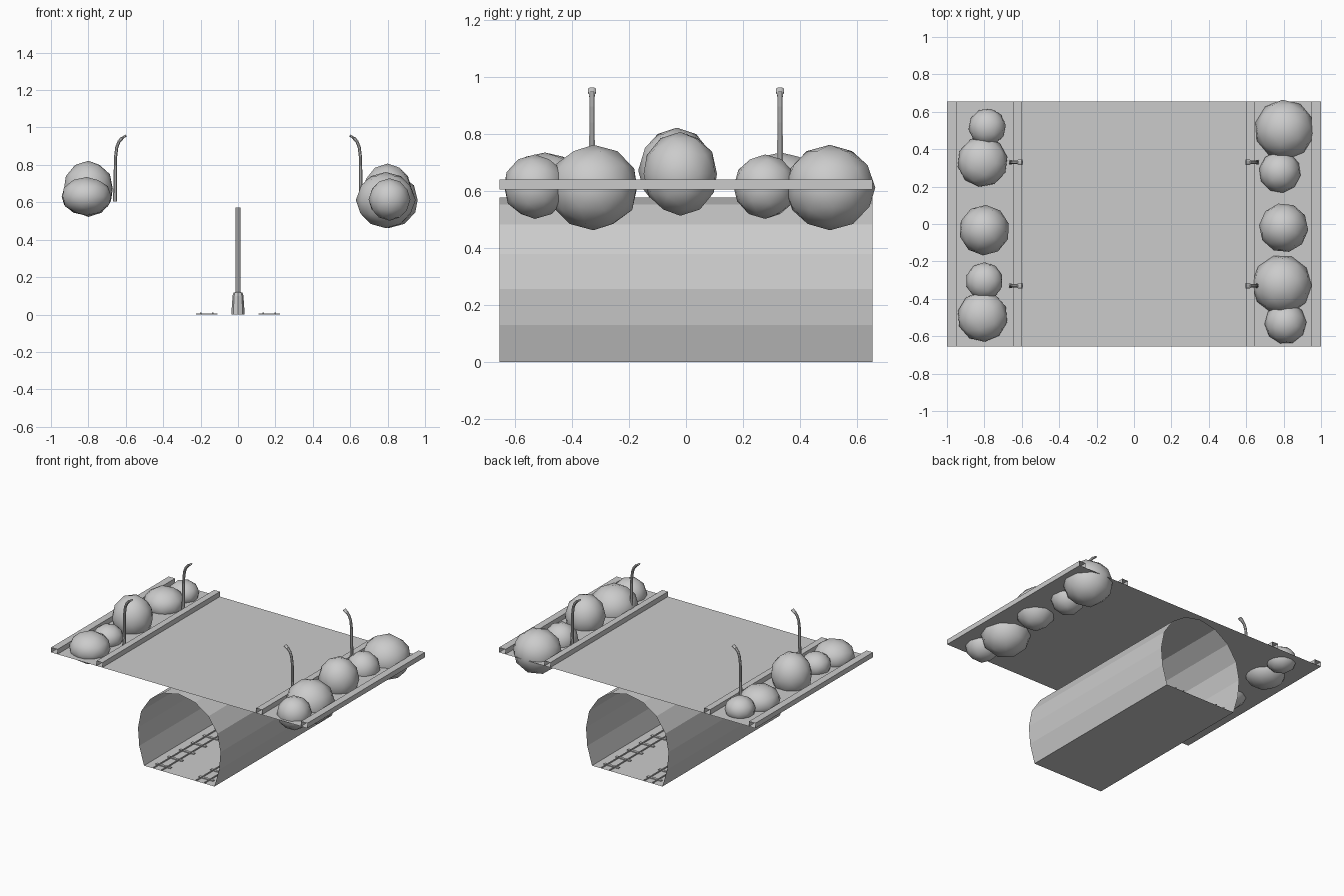
import bpy, bmesh, math
from mathutils import Vector

cube = bpy.data.objects.get("Cube")
if cube:
    bpy.data.objects.remove(cube, do_unlink=True)

grey = bpy.data.materials.new("plain_grey")
grey.use_nodes = True
grey.diffuse_color = (0.6, 0.6, 0.6, 1)
grey.node_tree.nodes["Principled BSDF"].inputs["Base Color"].default_value = (0.6, 0.6, 0.6, 1)

HALF = 0.655   # half length along y
DECK = 0.605   # deck height


def finish(bm, name, smooth=False):
    mesh = bpy.data.meshes.new(name)
    bm.to_mesh(mesh)
    bm.free()
    mesh.materials.append(grey)
    for p in mesh.polygons:
        p.use_smooth = smooth
    obj = bpy.data.objects.new(name, mesh)
    bpy.context.collection.objects.link(obj)
    return obj


def sheet(name, profile):
    """Open sheet: an (x, z) profile swept along the whole length."""
    bm = bmesh.new()
    rows = [[bm.verts.new((x, s * HALF, z)) for s in (-1, 1)] for x, z in profile]
    for a, b in zip(rows, rows[1:]):
        bm.faces.new((a[0], b[0], b[1], a[1]))
    return finish(bm, name)


def box(bm, centre, size):
    made = bmesh.ops.create_cube(bm, size=1)["verts"]
    bmesh.ops.scale(bm, vec=size, verts=made)
    bmesh.ops.translate(bm, vec=centre, verts=made)


# Street deck and its four open-ended kerbs
sheet("street_deck", [(-1, DECK), (1, DECK)])
for side, label in ((-1, "right"), (1, "left")):
    for part, x0, x1 in (("inner", 0.6, 0.645), ("outer", 0.95, 1.0)):
        a, b = sorted((side * x0, side * x1))
        sheet(f"{label}_{part}_kerb", [(a, DECK), (a, 0.64), (b, 0.64), (b, DECK)])

# Tunnel vault and floor
R, MID = 0.322, 0.255
arch = [(-0.275, 0), (-0.312, 0.13)]
arch += [(-R * math.cos(i * math.pi / 8), MID + R * math.sin(i * math.pi / 8)) for i in range(9)]
arch += [(0.312, 0.13), (0.275, 0)]
sheet("tunnel_vault", arch)
sheet("tunnel_floor", [(-0.275, 0), (0.275, 0)])

# Two railway tracks with sleepers
for side, label in ((-1, "right"), (1, "left")):
    bm = bmesh.new()
    for off in (-0.032, 0.032):
        box(bm, (side * 0.167 + off, 0, 0.007), (0.007, 2 * HALF, 0.007))
    for i in range(10):
        box(bm, (side * 0.167, (i - 4.5) * 0.131, 0.003), (0.114, 0.018, 0.006))
    finish(bm, f"{label}_track")

# Central column on a tapered foot
bm = bmesh.new()
rings = []
for r, z in ((0.036, 0), (0.029, 0.1), (0.024, 0.117), (0.0135, 0.12), (0.0135, 0.572)):
    rings.append([bm.verts.new((r * math.cos(k * math.pi / 4), r * math.sin(k * math.pi / 4), z))
                  for k in range(8)])
for lo, hi in zip(rings, rings[1:]):
    for k in range(8):
        bm.faces.new((lo[k], lo[(k + 1) % 8], hi[(k + 1) % 8], hi[k]))
bm.faces.new(rings[-1])
finish(bm, "tunnel_column")


# Street lamps: tapered tube that bends over the road
def lamp(name, side, y):
    path = [(0.658, DECK, 0.014), (0.656, 0.72, 0.011), (0.655, 0.84, 0.01), (0.648, 0.895, 0.01),
            (0.636, 0.925, 0.01), (0.62, 0.943, 0.011), (0.618, 0.944, 0.015), (0.598, 0.958, 0.015)]
    bm = bmesh.new()
    rings = []
    for i, (x, z, r) in enumerate(path):
        p, q = path[max(i - 1, 0)], path[min(i + 1, len(path) - 1)]
        t = Vector((q[0] - p[0], q[1] - p[1])).normalized()
        flat = 0.45 if i > 5 else 0.9
        ring = []
        for k in range(8):
            a = (k + 0.5) * math.pi / 4
            u, v = r * math.cos(a) * flat, r * math.sin(a)
            ring.append(bm.verts.new((side * (x + t.y * u), y + v, z - t.x * u)))
        rings.append(ring)
    for lo, hi in zip(rings, rings[1:]):
        for k in range(8):
            bm.faces.new((lo[k], lo[(k + 1) % 8], hi[(k + 1) % 8], hi[k]))
    bm.faces.new(rings[-1])
    bmesh.ops.recalc_face_normals(bm, faces=bm.faces)
    finish(bm, name)


for side, label in ((-1, "right"), (1, "left")):
    for y, end in ((-0.33, "front"), (0.33, "back")):
        lamp(f"{label}_{end}_lamp", side, y)

# Rounded bushes: x, y, z, radius, height radius
bushes = [
    (0.805, 0.505, 0.612, 0.16, 0.15), (0.78, 0.278, 0.615, 0.112, 0.113),
    (0.8, -0.02, 0.66, 0.132, 0.147), (0.79, -0.325, 0.612, 0.16, 0.15),
    (0.81, -0.53, 0.615, 0.112, 0.113),
    (-0.785, 0.518, 0.635, 0.1, 0.085), (-0.81, 0.333, 0.632, 0.135, 0.103),
    (-0.8, -0.033, 0.672, 0.135, 0.15), (-0.8, -0.305, 0.635, 0.1, 0.085),
    (-0.81, -0.495, 0.632, 0.135, 0.103),
]
for n, (x, y, z, r, h) in enumerate(bushes, 1):
    bm = bmesh.new()
    bmesh.ops.create_icosphere(bm, subdivisions=2, radius=1)
    bmesh.ops.scale(bm, vec=(r, r, h), verts=bm.verts)
    bush = finish(bm, f"bush_{n}", smooth=True)
    bush.location = (x, y, z)
    bush.rotation_euler.z = n * 0.7
